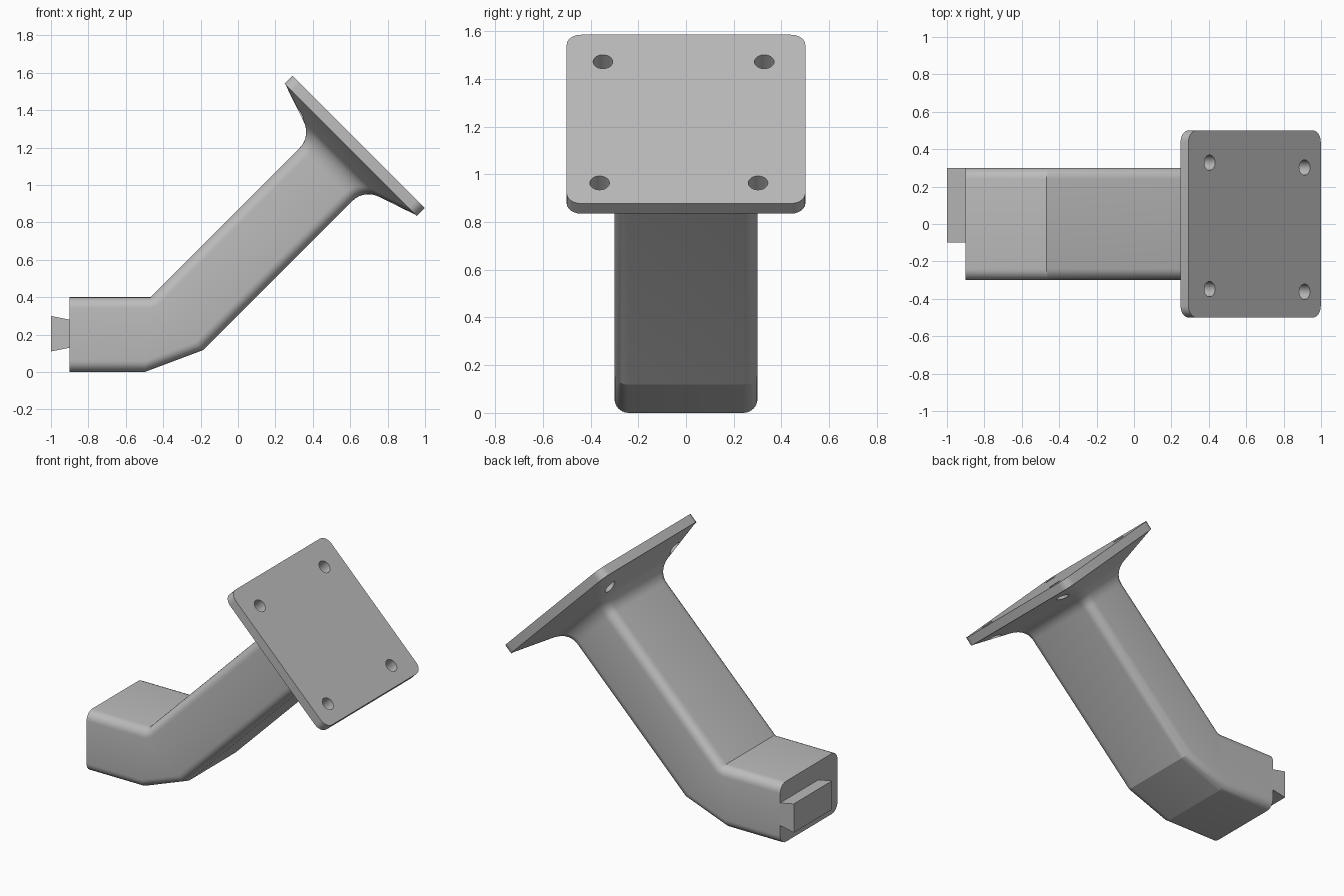
import bpy, bmesh, math
from mathutils import Vector

cube = bpy.data.objects.get("Cube")
if cube:
    bpy.data.objects.remove(cube)

grey = bpy.data.materials.new("light grey")
grey.use_nodes = True
COLOUR = (0.5, 0.5, 0.5, 1)
grey.diffuse_color = COLOUR
grey.node_tree.nodes["Principled BSDF"].inputs["Base Color"].default_value = COLOUR

TILT = math.radians(45)
PLATE_CENTRE = Vector((0.645, 0, 1.231))
ALONG = Vector((math.sin(TILT), 0, math.cos(TILT)))     # arm direction
ACROSS = Vector((math.cos(TILT), 0, -math.sin(TILT)))   # down the plate


def tilted(t, u, y=0):
    return PLATE_CENTRE + ALONG * t + ACROSS * u + Vector((0, y, 0))


def ring(low, high, half_width, radius=0.06, steps=6):
    """Rounded rectangle spanning low to high, and half_width to each side."""
    mid, up = (low + high) / 2, (high - low).normalized()
    half = (high - low).length / 2
    points = []
    for corner, (sy, sz) in enumerate([(1, 1), (-1, 1), (-1, -1), (1, -1)]):
        for i in range(steps + 1):
            a = math.pi / 2 * (corner + i / steps)
            y = sy * (half_width - radius) + radius * math.cos(a)
            z = sz * (half - radius) + radius * math.sin(a)
            points.append(mid + up * z + Vector((0, y, 0)))
    return points


def loft(name, rings):
    """Skin a row of matching rings and cap both ends."""
    bm = bmesh.new()
    rows = [[bm.verts.new(p) for p in r] for r in rings]
    n = len(rows[0])
    for a, b in zip(rows, rows[1:]):
        for i in range(n):
            j = (i + 1) % n
            bm.faces.new((a[i], a[j], b[j], b[i]))
    bm.faces.new(rows[0])
    bm.faces.new(rows[-1])
    bmesh.ops.remove_doubles(bm, verts=bm.verts, dist=0.0005)
    bmesh.ops.recalc_face_normals(bm, faces=bm.faces)
    mesh = bpy.data.meshes.new(name)
    bm.to_mesh(mesh)
    bm.free()
    mesh.materials.append(grey)
    obj = bpy.data.objects.new(name, mesh)
    bpy.context.collection.objects.link(obj)
    return obj


def activate(obj):
    bpy.ops.object.select_all(action='DESELECT')
    obj.select_set(True)
    bpy.context.view_layer.objects.active = obj


# Bent arm with a flared neck under the plate
HALF_T, HALF_W = 0.2, 0.3
inner_bend = Vector((-0.468, 0, 0.4))
sections = [
    ring(Vector((-0.9, 0, 0)), Vector((-0.9, 0, 0.4)), HALF_W),
    ring(Vector((-0.5, 0, 0)), inner_bend, HALF_W),
    ring(Vector((-0.185, 0, 0.118)), inner_bend, HALF_W),
]
FILLET, NECK = 0.12, -0.246
profile = []
for i in range(8):
    a = math.radians(71) * i / 7
    profile.append((NECK + FILLET * math.sin(a), HALF_T + FILLET * (1 - math.cos(a))))
profile.append((-0.059, 0.497))
for t, u in profile:
    width = HALF_W + (u - HALF_T) * 2 / 3
    sections.append(ring(tilted(t, u), tilted(t, -u), width))
arm = loft("bent_arm", sections)

# Tilted mounting plate
plate = loft("mounting_plate", [ring(tilted(t, 0.5), tilted(t, -0.5), 0.5)
                                for t in (-0.06, 0)])

# Dovetail key on the end of the arm, flush with the back side
dovetail = [(-1, 0.11), (-1, 0.3), (-0.9, 0.28), (-0.9, 0.13)]
key = loft("dovetail_key", [[Vector((x, y, z)) for x, z in dovetail]
                            for y in (-0.1, 0.3)])

# Four screw holes through plate and flare
for u, y in [(-0.34, -0.348), (-0.34, 0.328), (0.378, -0.362), (0.378, 0.302)]:
    bpy.ops.mesh.primitive_cylinder_add(vertices=32, radius=0.041, depth=0.6,
                                        location=tilted(0, u, y), rotation=(0, TILT, 0))
    cutter = bpy.context.object
    cutter.name = "hole_cutter"
    cutter.hide_render = True
    cutter.data.materials.append(grey)
    for part in (arm, plate):
        activate(part)
        cut = part.modifiers.new("screw_hole", 'BOOLEAN')
        cut.operation = 'DIFFERENCE'
        cut.solver = 'EXACT'
        cut.object = cutter
        bpy.ops.object.modifier_apply(modifier=cut.name)
    bpy.data.objects.remove(cutter)

for part in (arm, plate):
    activate(part)
    bpy.ops.object.shade_smooth_by_angle(angle=math.radians(19))
